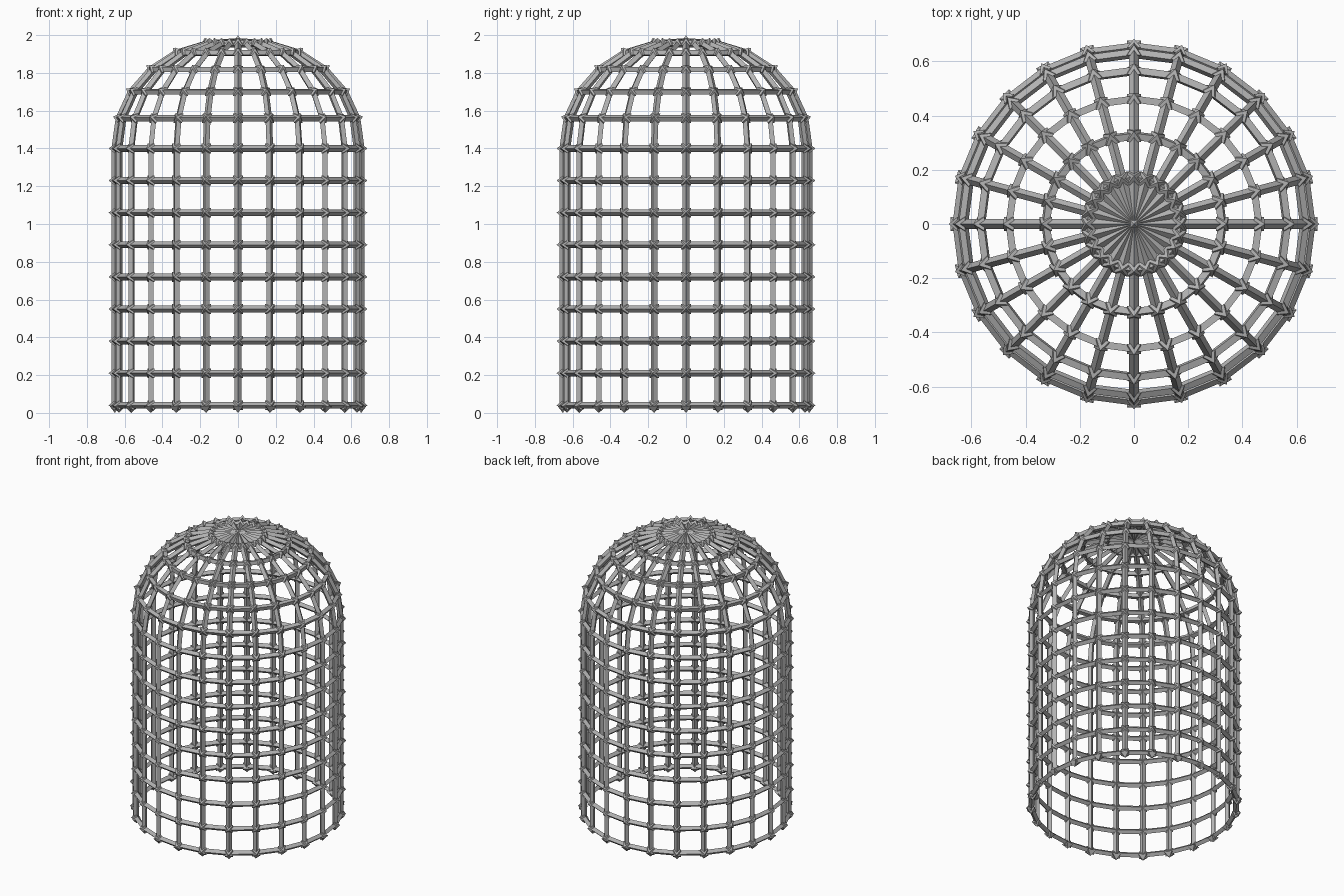
import bpy, bmesh, math
from mathutils import Vector

cube = bpy.data.objects.get("Cube")
if cube:
    bpy.data.objects.remove(cube, do_unlink=True)

SEGMENTS = 24
RADIUS = 0.652
BAR = 0.018       # half width of a bar
NODE = 0.026      # half width of a joint
TIP = 0.033       # height of a joint spike
SPRING = 1.40     # height where the dome starts
APEX = Vector((0, 0, 1.966))

grey = bpy.data.materials.new("grey metal")
grey.use_nodes = True
grey.diffuse_color = (0.45, 0.45, 0.45, 1)
grey.node_tree.nodes["Principled BSDF"].inputs["Base Color"].default_value = (0.45, 0.45, 0.45, 1)

# Rings as (radius, height, tilt of the outward normal)
wall = [(RADIUS, 0.04 + i * (SPRING - 0.04) / 8, 0.0) for i in range(9)]
dome_heights = (1.56, 1.70, 1.818, 1.905, 1.953)
dome = [(RADIUS * math.cos(math.radians(15 * (i + 1))), z, math.radians(15 * (i + 1)))
        for i, z in enumerate(dome_heights)]
rings = wall + dome


def outward(step, tilt):
    a = math.tau * step / SEGMENTS
    return Vector((math.cos(a) * math.cos(tilt), math.sin(a) * math.cos(tilt), math.sin(tilt)))


def point(ring, step):
    r, z, _ = ring
    a = math.tau * step / SEGMENTS
    return Vector((r * math.cos(a), r * math.sin(a), z))


def add_bar(bm, a, b, normal):
    """Diamond section bar with one ridge facing outward."""
    along = (b - a).normalized()
    side = along.cross(normal).normalized()
    up = side.cross(along)
    ends = [[bm.verts.new(p + d * BAR) for d in (up, side, -up, -side)] for p in (a, b)]
    for i in range(4):
        j = (i + 1) % 4
        bm.faces.new((ends[0][i], ends[0][j], ends[1][j], ends[1][i]))
    bm.faces.new(ends[0][::-1])
    bm.faces.new(ends[1])


def add_spike(bm, centre, normal, tangent, back):
    """Four sided spike with a shallow point behind."""
    other = normal.cross(tangent)
    base = [bm.verts.new(centre + (tangent * u + other * v) * NODE)
            for u, v in ((1, 1), (-1, 1), (-1, -1), (1, -1))]
    tips = [bm.verts.new(centre + normal * TIP), bm.verts.new(centre - normal * back)]
    for i in range(4):
        for tip in tips:
            bm.faces.new((base[i], base[(i + 1) % 4], tip))


def finish(bm, name):
    bmesh.ops.recalc_face_normals(bm, faces=bm.faces)
    mesh = bpy.data.meshes.new(name)
    bm.to_mesh(mesh)
    bm.free()
    mesh.materials.append(grey)
    bpy.context.collection.objects.link(bpy.data.objects.new(name, mesh))


# Horizontal hoops
bm = bmesh.new()
for ring in rings:
    for s in range(SEGMENTS):
        add_bar(bm, point(ring, s), point(ring, s + 1), outward(s + 0.5, ring[2]))
finish(bm, "hoops")

# Upright ribs, closing at the crown
bm = bmesh.new()
for s in range(SEGMENTS):
    for low, high in zip(rings, rings[1:]):
        add_bar(bm, point(low, s), point(high, s), outward(s, (low[2] + high[2]) / 2))
    add_bar(bm, point(rings[-1], s), APEX, Vector((0, 0, 1)))
finish(bm, "ribs")

# Spiked joints where hoops and ribs cross
bm = bmesh.new()
for ring in rings:
    for s in range(SEGMENTS):
        tangent = outward(s + SEGMENTS / 4, 0)
        add_spike(bm, point(ring, s), outward(s, ring[2]), tangent, BAR)
finish(bm, "joints")

# Feet under the lowest hoop, and the crown point
bm = bmesh.new()
for s in range(SEGMENTS):
    foot = point(rings[0], s) - Vector((0, 0, 0.007))
    add_spike(bm, foot, Vector((0, 0, -1)), outward(s, 0), BAR)
finish(bm, "feet")

bm = bmesh.new()
add_spike(bm, APEX, Vector((0, 0, 1)), Vector((1, 0, 0)), BAR)
finish(bm, "crown_point")
